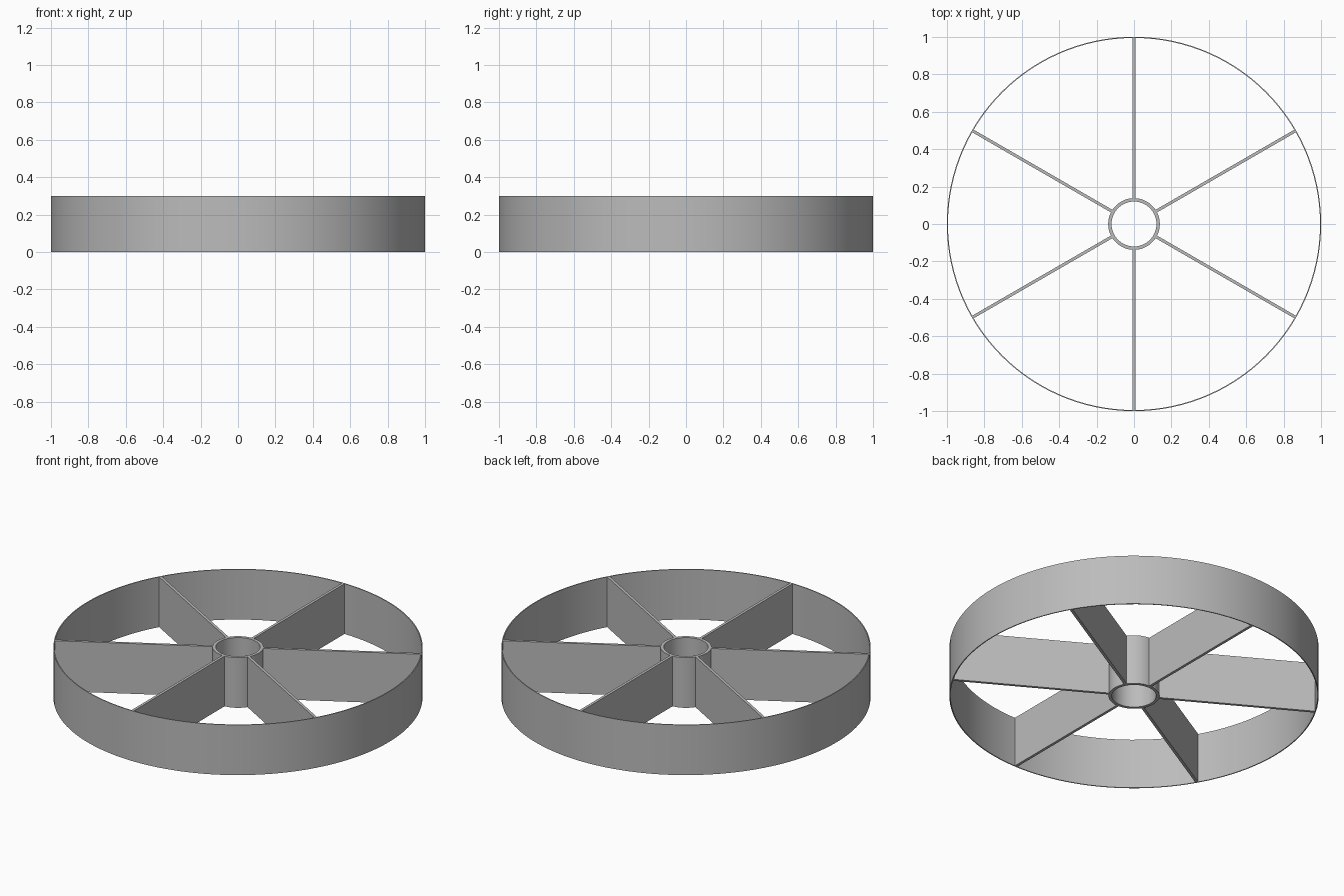
import bpy
import bmesh
import math

cube = bpy.data.objects.get("Cube")
if cube:
    bpy.data.objects.remove(cube, do_unlink=True)

HEIGHT = 0.3
RIM_OUTER, RIM_INNER = 1.0, 0.994
HUB_OUTER, HUB_INNER = 0.138, 0.12
SPOKE_WIDTH = 0.016
SPOKES = 6

grey = bpy.data.materials.new("plain grey")
grey.use_nodes = True
colour = (0.5, 0.5, 0.5, 1)
grey.diffuse_color = colour
grey.node_tree.nodes["Principled BSDF"].inputs["Base Color"].default_value = colour


def add_object(name, bm):
    bmesh.ops.recalc_face_normals(bm, faces=bm.faces)
    mesh = bpy.data.meshes.new(name)
    bm.to_mesh(mesh)
    bm.free()
    mesh.materials.append(grey)
    obj = bpy.data.objects.new(name, mesh)
    bpy.context.collection.objects.link(obj)
    return obj


def tube(name, outer, inner, segments):
    """Spin a rectangular wall section into an open ring."""
    bm = bmesh.new()
    section = [(inner, 0), (outer, 0), (outer, HEIGHT), (inner, HEIGHT)]
    verts = [bm.verts.new((r, 0, z)) for r, z in section]
    edges = [bm.edges.new((verts[i], verts[i - 1])) for i in range(len(verts))]
    bmesh.ops.spin(bm, geom=verts + edges, cent=(0, 0, 0), axis=(0, 0, 1),
                   angle=math.tau, steps=segments, use_merge=True)
    bmesh.ops.remove_doubles(bm, verts=bm.verts, dist=0.0001)
    return add_object(name, bm)


def spoke(name, angle):
    """Full-height flat web from the hub wall to the rim wall."""
    start = (HUB_OUTER + HUB_INNER) / 2
    end = (RIM_OUTER + RIM_INNER) / 2
    bm = bmesh.new()
    bmesh.ops.create_cube(bm, size=1)
    bmesh.ops.scale(bm, vec=(end - start, SPOKE_WIDTH, HEIGHT), verts=bm.verts)
    bmesh.ops.translate(bm, vec=((start + end) / 2, 0, HEIGHT / 2), verts=bm.verts)
    obj = add_object(name, bm)
    obj.rotation_euler.z = angle


# Outer rim and hub sleeve
rings = [tube("rim", RIM_OUTER, RIM_INNER, 120),
         tube("hub", HUB_OUTER, HUB_INNER, 60)]

# Radial spokes
for i in range(SPOKES):
    spoke(f"spoke_{i + 1}", math.tau * (i + 0.5) / SPOKES)

# Smooth the curved walls, keep the rims crisp
bpy.ops.object.select_all(action="DESELECT")
for ring in rings:
    ring.select_set(True)
bpy.context.view_layer.objects.active = rings[0]
bpy.ops.object.shade_smooth_by_angle(angle=math.radians(30))
